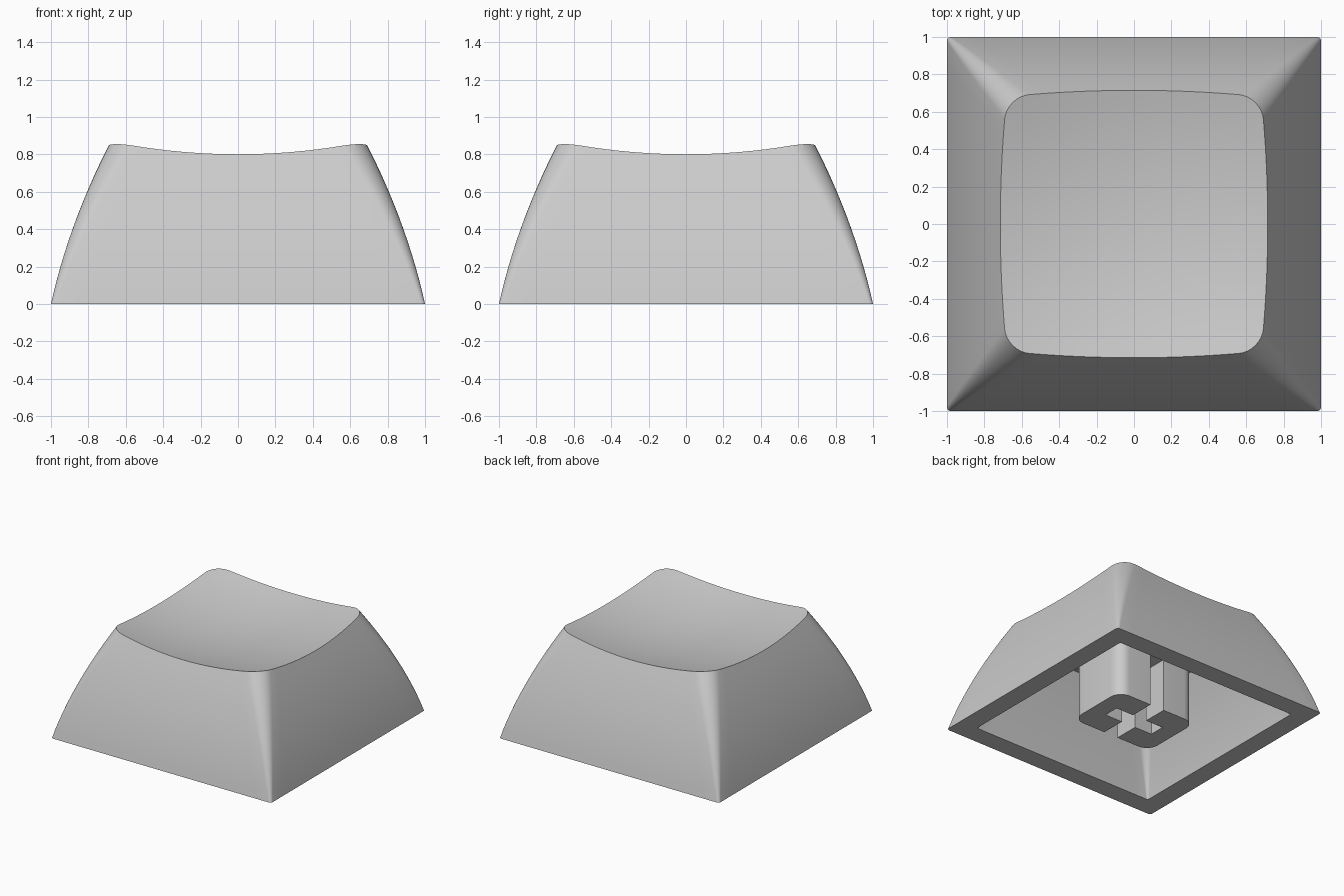
import bpy, bmesh, math

if "Cube" in bpy.data.objects:
    bpy.data.objects.remove(bpy.data.objects["Cube"], do_unlink=True)

# Single plastic colour
plastic = bpy.data.materials.new("grey_plastic")
plastic.use_nodes = True
GREY = (0.6, 0.6, 0.6, 1)
plastic.diffuse_color = GREY
plastic.node_tree.nodes["Principled BSDF"].inputs["Base Color"].default_value = GREY

EDGE, ARC = 16, 8          # steps along each side and around each corner
LEVELS, RINGS = 12, 10     # steps up the wall and across the dish
CAVITY = 0.84              # inside is a smaller copy of the outside


def half_width(z):
    return 1 - 0.22 * z - 0.17 * z * z


def dish(x, y):
    return 0.717 + 0.164 * (x * x + y * y)


def wall_point(side, kind, t, z):
    """Point on a rounded square whose size and corner radius follow z."""
    w, r = half_width(z), 0.02 + 0.13 * z
    if kind == "edge":
        x, y = w, (w - r) * (2 * t - 1)
    else:
        a = t * math.pi / 2
        x, y = w - r + r * math.cos(a), w - r + r * math.sin(a)
    for _ in range(side):
        x, y = -y, x
    return x, y


def rim_height(key):
    z = 0.8
    for _ in range(20):
        z = dish(*wall_point(*key, z))
    return z


keys = []
for side in range(4):
    keys += [(side, "edge", i / EDGE) for i in range(EDGE)]
    keys += [(side, "arc", i / ARC) for i in range(ARC)]
rims = [rim_height(k) for k in keys]


def finish(name, bm):
    bmesh.ops.recalc_face_normals(bm, faces=bm.faces[:])
    mesh = bpy.data.meshes.new(name)
    bm.to_mesh(mesh)
    bm.free()
    obj = bpy.data.objects.new(name, mesh)
    bpy.context.collection.objects.link(obj)
    mesh.materials.append(plastic)
    bpy.ops.object.select_all(action="DESELECT")
    obj.select_set(True)
    bpy.context.view_layer.objects.active = obj
    bpy.ops.object.shade_smooth_by_angle(angle=math.radians(35))
    return obj


def bridge(bm, a, b):
    n = len(a)
    for i in range(n):
        j = (i + 1) % n
        bm.faces.new((a[i], a[j], b[j], b[i]))


def skin(bm, scale):
    """Walls and dished top as one open surface; returns the bottom loop."""
    loops = []
    for lv in range(LEVELS + 1):
        loop = []
        for key, top in zip(keys, rims):
            z = top * lv / LEVELS
            x, y = wall_point(*key, z)
            loop.append(bm.verts.new((x * scale, y * scale, z * scale)))
        loops.append(loop)
    rim = [v.co / scale for v in loops[-1]]
    for k in range(RINGS - 1, 0, -1):
        s = k / RINGS
        loops.append([bm.verts.new((p.x * s * scale, p.y * s * scale,
                                    dish(p.x * s, p.y * s) * scale)) for p in rim])
    for a, b in zip(loops, loops[1:]):
        bridge(bm, a, b)
    centre = bm.verts.new((0, 0, dish(0, 0) * scale))
    last = loops[-1]
    for i, v in enumerate(last):
        bm.faces.new((v, last[(i + 1) % len(last)], centre))
    return loops[0]


# Hollow cap shell
bm = bmesh.new()
bridge(bm, skin(bm, 1), skin(bm, CAVITY))
finish("cap_shell", bm)

# Stem with a cross-shaped socket
SX, SY, SR = 0.37, 0.27, 0.1
SLOT, SLOT_END, DEPTH, TOP = 0.065, 0.225, 0.44, 0.66


def corner(sx, sy):
    pts = []
    for i in range(ARC + 1):
        a = i / ARC * math.pi / 2
        pts.append((sx * (SX - SR + SR * math.cos(a)), sy * (SY - SR + SR * math.sin(a))))
    return pts if sx * sy > 0 else pts[::-1]


def prism(name, outline, z0, z1):
    bm = bmesh.new()
    low = [bm.verts.new((x, y, z0)) for x, y in outline]
    high = [bm.verts.new((x, y, z1)) for x, y in outline]
    bridge(bm, low, high)
    bm.faces.new(low)
    bm.faces.new(high)
    return finish(name, bm)


# Two C-shaped halves either side of the through slot
half = corner(1, -1) + corner(1, 1) + [
    (SLOT, SY), (SLOT, SLOT), (SLOT_END, SLOT),
    (SLOT_END, -SLOT), (SLOT, -SLOT), (SLOT, -SY)]
prism("stem_left", half, 0, DEPTH)
prism("stem_right", [(-x, y) for x, y in half], 0, DEPTH)

# Solid root joining the stem to the cap
root = corner(1, -1) + corner(1, 1) + corner(-1, 1) + corner(-1, -1)
prism("stem_root", root, DEPTH, TOP)
